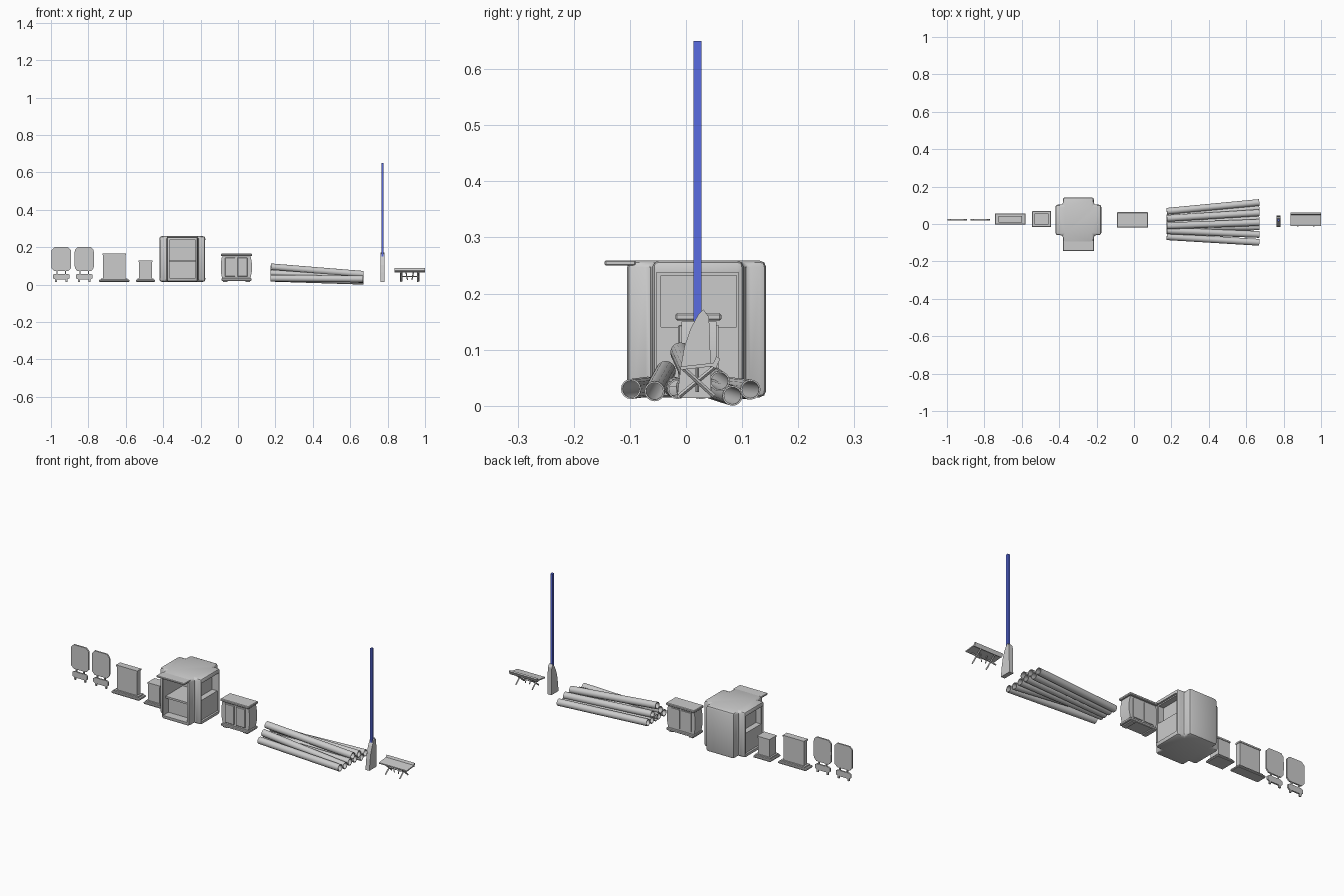
import bpy, bmesh, math
from mathutils import Vector

if "Cube" in bpy.data.objects:
    bpy.data.objects.remove(bpy.data.objects["Cube"])


def finish(name, bm):
    bmesh.ops.recalc_face_normals(bm, faces=bm.faces)
    me = bpy.data.meshes.new(name)
    bm.to_mesh(me)
    bm.free()
    ob = bpy.data.objects.new(name, me)
    bpy.context.collection.objects.link(ob)
    return ob


def apply_all(ob):
    bpy.context.view_layer.objects.active = ob
    for m in list(ob.modifiers):
        bpy.ops.object.modifier_apply(modifier=m.name)


def bevel(ob, width, segs=1):
    m = ob.modifiers.new("bevel", 'BEVEL')
    m.width, m.segments = width, segs
    m.limit_method = 'ANGLE'
    apply_all(ob)


def smooth(ob, angle=35):
    bpy.ops.object.select_all(action='DESELECT')
    ob.select_set(True)
    bpy.context.view_layer.objects.active = ob
    bpy.ops.object.shade_smooth_by_angle(angle=math.radians(angle))


def box(name, x0, x1, y0, y1, z0, z1, bev=0):
    bm = bmesh.new()
    bmesh.ops.create_cube(bm, size=1)
    for v in bm.verts:
        v.co = Vector(((x0 + x1) / 2 + v.co.x * (x1 - x0),
                       (y0 + y1) / 2 + v.co.y * (y1 - y0),
                       (z0 + z1) / 2 + v.co.z * (z1 - z0)))
    ob = finish(name, bm)
    if bev:
        bevel(ob, bev)
    return ob


def prism(name, pts, offset):
    """Extrude a closed 3D outline along an offset."""
    bm = bmesh.new()
    f = bm.faces.new([bm.verts.new(p) for p in pts])
    r = bmesh.ops.extrude_face_region(bm, geom=[f])
    for v in r['geom']:
        if isinstance(v, bmesh.types.BMVert):
            v.co += Vector(offset)
    return finish(name, bm)


def bar(name, a, b, r, sides=4):
    a, b = Vector(a), Vector(b)
    bm = bmesh.new()
    bmesh.ops.create_cone(bm, cap_ends=True, segments=sides, radius1=r, radius2=r, depth=(b - a).length)
    ob = finish(name, bm)
    ob.location = (a + b) / 2
    ob.rotation_euler = (b - a).to_track_quat('Z', 'Y').to_euler()
    return ob


def cut(ob, *bounds):
    c = box("cutter", *bounds)
    c.hide_render = True
    m = ob.modifiers.new("cut", 'BOOLEAN')
    m.operation, m.object, m.solver = 'DIFFERENCE', c, 'EXACT'
    apply_all(ob)
    bpy.data.objects.remove(c)


# Two thin standing signs: clipped-corner panel, lower plate and feet
for i, cx in enumerate((-0.945, -0.822)):
    w, k, bulge = 0.0525, 0.016, 0.002 * i
    half = [(w - k, 0.072), (w - bulge, 0.072 + k), (w, 0.135), (w - bulge, 0.2 - k), (w - k, 0.2)]
    outline = half + [(-x, z) for x, z in reversed(half)]
    prism(f"sign_panel_{i}", [(cx + x, 0.02, z) for x, z in outline], (0, 0.008, 0))
    half = [(0.032, 0.027), (0.044, 0.034), (0.044, 0.052), (0.034, 0.058)]
    outline = half + [(-x, z) for x, z in reversed(half)]
    prism(f"sign_plate_{i}", [(cx + x, 0.02, z) for x, z in outline], (0, 0.008, 0))
    for s in (-1, 1):
        box(f"sign_post_{i}_{s}", cx + s * 0.022 - 0.003, cx + s * 0.022 + 0.003, 0.021, 0.027, 0.056, 0.074)
        box(f"sign_foot_{i}_{s}", cx + s * 0.029 - 0.005, cx + s * 0.029 + 0.005, 0.02, 0.028, 0.015, 0.03)

# Two plinth cabinets: base slab, body, cap
for n, x0, x1, y0, y1, top in (("wide", -0.744, -0.579, -0.004, 0.056, 0.165),
                               ("narrow", -0.545, -0.443, -0.017, 0.07, 0.128)):
    m = 0.02 if n == "wide" else 0.014
    box(n + "_plinth_base", x0, x1, y0, y1, 0.015, 0.026, 0.003)
    box(n + "_plinth_step", x0 + m * .6, x1 - m * .6, y0 + 0.008, y1 - 0.008, 0.026, 0.033)
    box(n + "_plinth_body", x0 + m + .003, x1 - m - .003, y0 + 0.016, y1 - 0.016, 0.033, top - 0.008)
    box(n + "_plinth_cap", x0 + m, x1 - m, y0 + 0.013, y1 - 0.013, top - 0.008, top)

# Kiosk: cross-shaped shell with front and side openings
X0, X1, XA, XB = -0.42, -0.175, -0.38, -0.215
Y0, Y1, YA, YB = -0.105, 0.143, -0.06, 0.103
plan = [(XA, Y0), (XB, Y0), (XB, YA), (X1, YA), (X1, YB), (XB, YB),
        (XB, Y1), (XA, Y1), (XA, YB), (X0, YB), (X0, YA), (XA, YA)]
kiosk = prism("kiosk_shell", [(x, y, 0.015) for x, y in plan], (0, 0, 0.244))
bevel(kiosk, 0.012, 2)
cut(kiosk, -0.367, -0.228, -0.2, 0.06, 0.035, 0.238)
for side, a, b in ((1, X1 - 0.01, X1 + 0.1), (-1, X0 - 0.1, X0 + 0.01)):
    cut(kiosk, a, b, -0.053, 0.094, 0.035, 0.238)
for a, b in ((X1 - 0.04, X1 + 0.1), (X0 - 0.1, X0 + 0.04)):
    cut(kiosk, a, b, -0.045, 0.09, 0.14, 0.232)
smooth(kiosk)
box("kiosk_canopy", XA, XB, -0.145, -0.09, 0.25, 0.259, 0.002)
box("kiosk_counter", -0.368, -0.227, -0.085, 0.061, 0.12, 0.13)
box("kiosk_lower_panel", -0.368, -0.227, -0.06, -0.05, 0.035, 0.12)

# Sideboard with bowed sides and doors
side = [(0.076, 0.034), (0.083, 0.07), (0.083, 0.115), (0.077, 0.15)]
cx = -0.009
outline = [(cx + x, z) for x, z in side] + [(cx - x, z) for x, z in reversed(side)]
body = prism("sideboard_body", [(x, -0.008, z) for x, z in outline], (0, 0.062, 0))
smooth(body)
box("sideboard_base", -0.089, 0.073, -0.017, 0.062, 0.02, 0.034, 0.003)
box("sideboard_top", -0.092, 0.075, -0.019, 0.063, 0.152, 0.165, 0.003)
for s in (-1, 1):
    c = cx + s * 0.033
    box(f"sideboard_door_{s}", c - 0.027, c + 0.027, -0.014, -0.006, 0.043, 0.144, 0.002)
    box(f"sideboard_back_panel_{s}", c - 0.027, c + 0.027, 0.052, 0.058, 0.043, 0.144)
    box(f"sideboard_foot_{s}", cx + s * 0.06 - 0.012, cx + s * 0.06 + 0.012, -0.012, 0.058, 0.015, 0.021)

# Stack of hollow pipes: (y, z) at the left end and at the right end
ends = [(0.068, 0.034, 0.115, 0.029), (0.034, 0.034, 0.083, 0.018), (0.0, 0.034, 0.028, 0.03),
        (-0.022, 0.034, -0.015, 0.03), (-0.068, 0.034, -0.098, 0.03),
        (-0.036, 0.062, -0.056, 0.026), (0.03, 0.064, 0.06, 0.044), (-0.01, 0.095, 0.008, 0.055)]
for i, (ya, za, yb, zb) in enumerate(ends):
    a, b = Vector((0.175, ya, za)), Vector((0.67, yb, zb))
    bm = bmesh.new()
    bmesh.ops.create_cone(bm, cap_ends=False, segments=16, radius1=0.018, radius2=0.018, depth=(b - a).length)
    pipe = finish(f"pipe_{i}", bm)
    pipe.location = (a + b) / 2
    pipe.rotation_euler = (b - a).to_track_quat('Z', 'Y').to_euler()
    m = pipe.modifiers.new("wall", 'SOLIDIFY')
    m.thickness, m.offset = 0.003, -1
    apply_all(pipe)
    smooth(pipe)

# Beam holder (tapered profile) and its blue light beam
prof = [(-0.016, 0.014), (0.045, 0.014), (0.043, 0.11), (0.041, 0.158), (0.031, 0.172),
        (0.022, 0.163), (0.008, 0.137), (-0.003, 0.105), (-0.01, 0.065)]
prism("beam_holder", [(0.761, y, z) for y, z in prof], (0.023, 0, 0))
beam = box("light_beam", 0.7665, 0.7785, 0.0135, 0.0275, 0.15, 0.65)
blue = bpy.data.materials.new("beam_blue")
blue.diffuse_color = (0.1, 0.15, 0.75, 1)
blue.use_nodes = True
blue.node_tree.nodes["Principled BSDF"].inputs["Base Color"].default_value = blue.diffuse_color
beam.data.materials.append(blue)

# Bench: tilted seat, low back rail, crossed legs
seat = [(-0.01, 0.064), (0.054, 0.071), (0.054, 0.077), (-0.01, 0.07)]
prism("bench_seat", [(0.836, y, z) for y, z in seat], (0.164, 0, 0))
rail = [(0.046, 0.07), (0.053, 0.066), (0.061, 0.084), (0.054, 0.088)]
prism("bench_back_rail", [(0.836, y, z) for y, z in rail], (0.164, 0, 0))
for s in (-1, 1):
    x = 0.918 + s * 0.042
    bar(f"bench_front_leg_{s}", (x, -0.012, 0.017), (x, 0.052, 0.07), 0.004)
    bar(f"bench_rear_leg_{s}", (x + s * 0.006, 0.05, 0.017), (x + s * 0.006, -0.004, 0.066), 0.004)
    bar(f"bench_brace_{s}", (0.918 + s * 0.012, 0.02, 0.025), (0.918 + s * 0.02, 0.02, 0.068), 0.003)
bar("bench_crossbar", (0.87, 0.02, 0.043), (0.966, 0.02, 0.043), 0.003)
